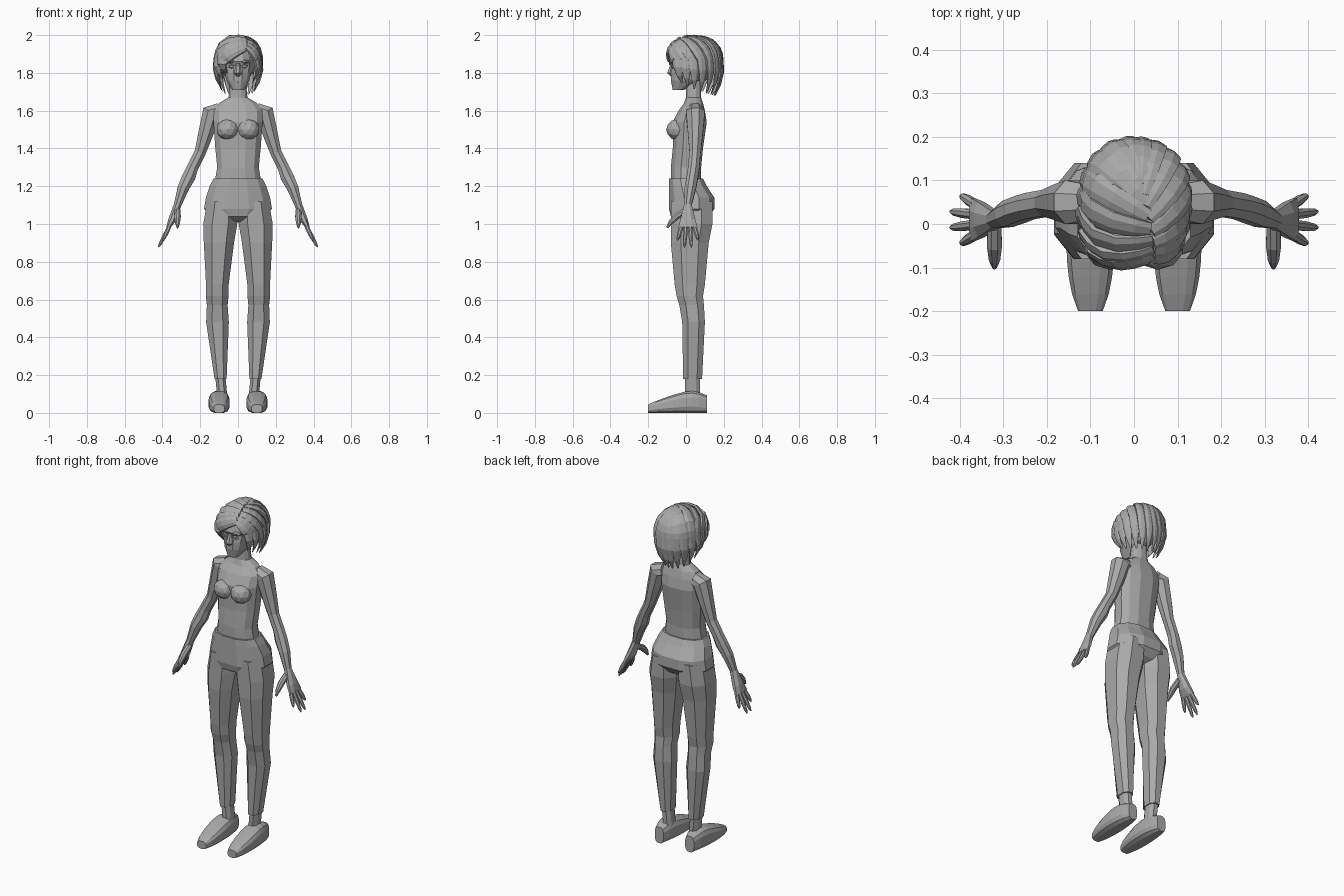
import bpy, bmesh
from math import sin, cos, pi, radians, copysign
from mathutils import Vector

if "Cube" in bpy.data.objects:
    bpy.data.objects.remove(bpy.data.objects["Cube"])

grey = (.4, .4, .4, 1)
clay = bpy.data.materials.new("clay_grey")
clay.use_nodes = True
clay.diffuse_color = grey
clay.node_tree.nodes["Principled BSDF"].inputs["Base Color"].default_value = grey


def finish(name, bm):
    bmesh.ops.recalc_face_normals(bm, faces=bm.faces)
    mesh = bpy.data.meshes.new(name)
    bm.to_mesh(mesh)
    bm.free()
    mesh.materials.append(clay)
    part = bpy.data.objects.new(name, mesh)
    bpy.context.collection.objects.link(part)


def loft(name, sections, sides=8, power=1):
    """Skin closed rings, each given as a centre and two half axes."""
    bm = bmesh.new()
    rings = []
    reach = cos(pi / sides) ** power
    for centre, across, deep in sections:
        ring = []
        for i in range(sides):
            angle = 2 * pi * (i + .5) / sides
            x, y = (copysign(abs(k) ** power, k) / reach for k in (cos(angle), sin(angle)))
            ring.append(bm.verts.new(centre + across * x + deep * y))
        rings.append(ring)
    for low, high in zip(rings, rings[1:]):
        for i in range(sides):
            bm.faces.new((low[i - 1], low[i], high[i], high[i - 1]))
    bm.faces.new(rings[0])
    bm.faces.new(rings[-1])
    finish(name, bm)


def upright(name, rows, sides=8, axis=lambda z: 0):
    """Level rings: height, centre y, half width, half depth."""
    loft(name, [(Vector((axis(z), y, z)), Vector((width, 0, 0)), Vector((0, depth, 0)))
                for z, y, width, depth in rows], sides, .85)


def limb(name, points, thickness, depth):
    """Rings square to a path, with their depth lying along y."""
    sections = []
    for i, point in enumerate(points):
        along = points[min(i + 1, len(points) - 1)] - points[max(i - 1, 0)]
        across = along.cross(Vector((0, 1, 0))).normalized()
        deep = across.cross(along).normalized()
        sections.append((point, across * thickness[i], deep * depth[i]))
    loft(name, sections)


def blob(name, centre, radii, detail=1):
    bm = bmesh.new()
    bmesh.ops.create_icosphere(bm, subdivisions=detail, radius=1)
    for vert in bm.verts:
        vert.co = Vector(centre) + vert.co * Vector(radii)
    finish(name, bm)


# Body core: torso with neck, trouser seat, head
upright("torso", [
    (1.18, 0, .13, .08), (1.3, 0, .11, .08), (1.4, .01, .12, .08), (1.54, .02, .13, .09),
    (1.6, .03, .13, .07), (1.64, .04, .1, .05), (1.67, .04, .05, .04), (1.77, .04, .04, .04)], 12)
upright("trouser_seat", [
    (1.01, .02, .06, .05), (1.04, .02, .14, .1), (1.08, .03, .18, .12),
    (1.14, .03, .17, .12), (1.2, .01, .15, .1), (1.24, 0, .13, .09)], 12)
upright("head", [
    (1.71, -.04, .03, .03), (1.76, 0, .06, .08), (1.8, .02, .07, .1),
    (1.84, .03, .08, .1), (1.86, .03, .08, .11), (1.95, .03, .06, .08)], 12)
upright("nose", [(1.78, -.07, .01, .01), (1.8, -.07, .02, .03), (1.85, -.07, .01, .01)])
blob("lips", (0, -.07, 1.755), (.02, .01, .01))


def leg_axis(side):
    return lambda z: side * (.11 - .1 * (z - .6) ** 2)


def shoe_section(side, t):
    """Section of the shoe from heel at t = 0 to toe at t = 1."""
    rounding = sin(pi * (.06 + .88 * t))
    width = .055 * rounding ** .4
    height = (.12 - .09 * max(0, t - .3)) * rounding ** .15 / 2
    return (Vector((side * .1, .11 - .31 * t, height)),
            Vector((width, 0, 0)), Vector((0, 0, height)))


def arm_point(side, x, z):
    """The arm drifts forward below the chest."""
    return Vector((side * x, max(.01, .05 - .4 * max(0, 1.45 - z) ** 2), z))


# Upper arm to palm: x, z, half thickness, half depth
arm = [(.1, 1.6, .04, .04), (.14, 1.59, .05, .05), (.17, 1.48, .04, .04),
       (.2, 1.38, .03, .03), (.24, 1.3, .03, .03), (.26, 1.25, .035, .03),
       (.29, 1.19, .03, .03), (.32, 1.1, .02, .02), (.35, 1.02, .02, .04), (.37, .98, .01, .05)]

for side, label in ((1, "left"), (-1, "right")):
    # Face details and chest
    blob(label + "_eye", (side * .034, -.07, 1.834), (.02, .01, .01))
    blob(label + "_brow", (side * .04, -.07, 1.86), (.03, .02, .01))
    blob(label + "_ear", (side * .08, .03, 1.82), (.01, .02, .03))
    blob(label + "_bust", (side * .055, -.05, 1.5), (.06, .055, .055), 2)

    # Leg and foot
    upright(label + "_trouser_leg", [
        (1.12, .03, .08, .11), (1, .03, .09, .11), (.9, .02, .08, .1), (.68, .02, .06, .08),
        (.62, .02, .06, .07), (.57, .03, .055, .065), (.48, .04, .06, .06),
        (.18, .035, .032, .05)], 8, leg_axis(side))
    upright(label + "_ankle", [(z, .035, .027, .04) for z in (.2, .08)], 8, leg_axis(side))
    loft(label + "_shoe", [shoe_section(side, i / 8) for i in range(9)], 12, .65)

    # Arm, fanned fingers and thumb
    limb(label + "_arm", [arm_point(side, x, z) for x, z, *_ in arm],
         [row[2] for row in arm], [row[3] for row in arm])
    for name, fan in (("index", -1.5), ("middle", -.5), ("ring", .5), ("little", 1.5)):
        base = Vector((side * .364, .01 + .023 * fan, .985))
        tip = Vector((side * (.424 - .012 * fan ** 2), .01 + .037 * fan, .873 + .018 * fan ** 2))
        radii = (.011, .011, .008, .003)
        limb(f"{label}_{name}_finger", [base.lerp(tip, t) for t in (0, .5, .85, 1)], radii, radii)
    radii = (.016, .017, .013, .005)
    limb(label + "_thumb", [Vector((side * .32, y, z)) for y, z in (
        (0, 1.07), (-.05, 1.04), (-.08, 1.01), (-.1, .98))], radii, radii)

# Hair: scalp under overlapping locks that fall from a side parting
middle, size = Vector((0, .04, 1.85)), Vector((.11, .14, .14))
blob("scalp", (0, .05, 1.865), (.1, .125, .12), 2)


def on_scalp(direction):
    return middle + direction * size / sum(abs(k) ** 2.5 for k in direction) ** .4


def lock(name, root, azimuth, tip_z, half_width=.034):
    turn = radians(azimuth)
    outward = Vector((sin(turn), -cos(turn), 0))
    points = [on_scalp(root.lerp(outward + Vector((0, 0, .15)), i / 5)) for i in range(6)]
    # Hang from the widest point, bowing out and then curling in to the tip
    widest = points[-1]
    tip = middle + outward * size * .82
    tip.z = tip_z
    for t in (.35, .7, 1):
        points.append(widest.lerp(tip, t) + outward * .02 * sin(t * pi))
    sections = []
    last = len(points) - 1
    for i, point in enumerate(points):
        along = points[min(i + 1, last)] - points[max(i - 1, 0)]
        out = (point - middle) / size.x if i < 6 else outward
        across = along.cross(out).normalized()
        normal = across.cross(along).normalized()
        taper = min(1, .55 + i / last, .1 + 2.5 * (1 - i / last))
        # Tilt each lock so that its edge overlaps the next one
        sections.append((point, (across + normal * .22) * half_width * taper,
                         normal * .015 * taper))
    loft(name, sections)


front, crown = Vector((.42, -.8, .62)), Vector((.08, .35, .93))
for label, first, step, lift in (("right", -42, -18, .12), ("left", 58, 17, .07)):
    for i in range(8):
        lock(f"{label}_hair_lock_{i + 1}", front.lerp(crown, i / 7),
             first + step * i, 1.68 + lift * (1 - i / 7) ** 2)
